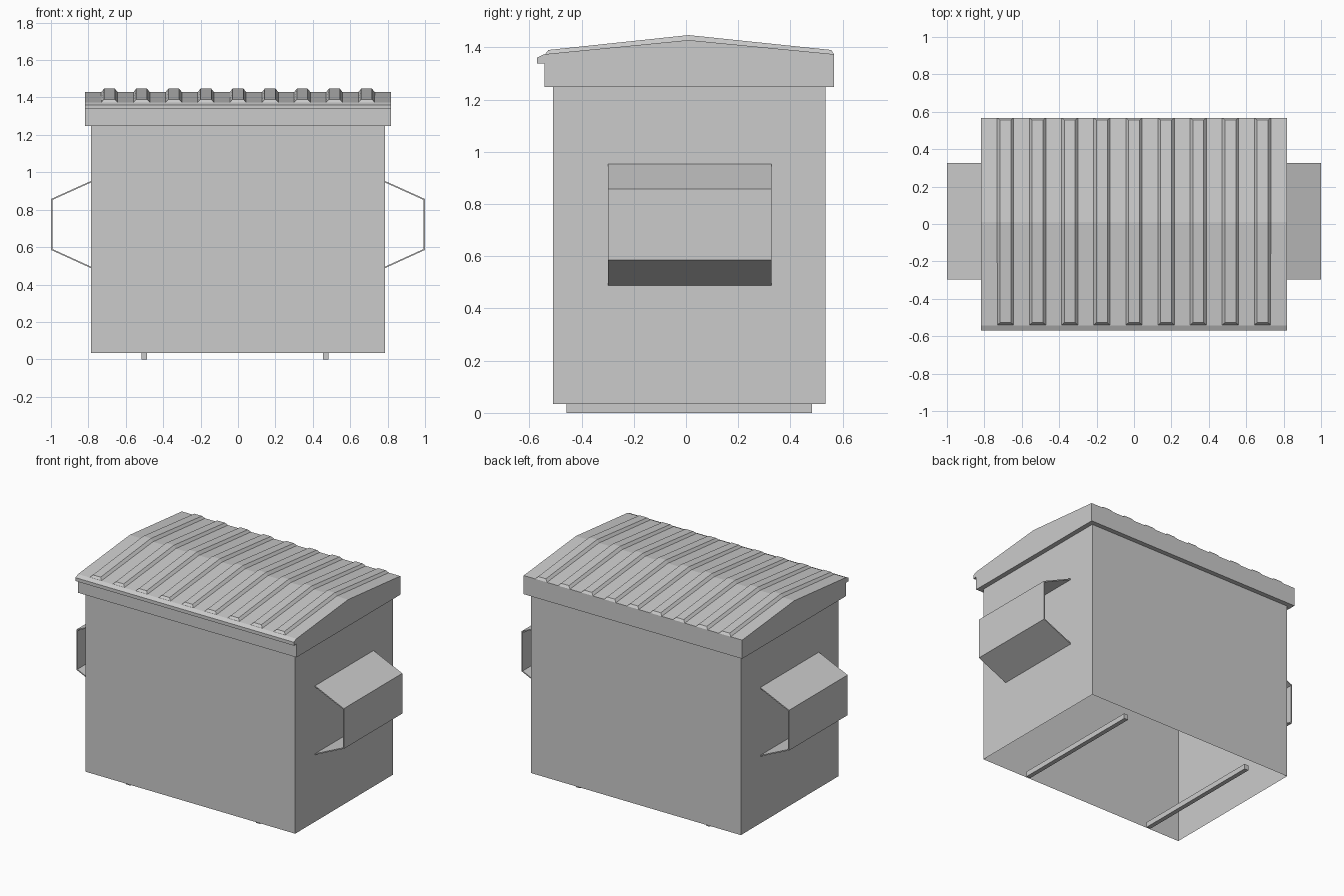
import bpy, bmesh

if "Cube" in bpy.data.objects:
    bpy.data.objects.remove(bpy.data.objects["Cube"])


def finish(name, bm):
    """Turn a bmesh into a flat-shaded object."""
    bmesh.ops.recalc_face_normals(bm, faces=bm.faces)
    mesh = bpy.data.meshes.new(name)
    bm.to_mesh(mesh)
    bm.free()
    obj = bpy.data.objects.new(name, mesh)
    bpy.context.collection.objects.link(obj)
    return obj


def bridge(bm, a, b, closed=True):
    """Join two matching vertex rows with quads."""
    n = len(a)
    for i in range(n if closed else n - 1):
        j = (i + 1) % n
        bm.faces.new((a[i], a[j], b[j], b[i]))


def ring(bm, x, y0, y1, z):
    return [bm.verts.new(p) for p in ((-x, y0, z), (x, y0, z), (x, y1, z), (-x, y1, z))]


BODY_X, BODY_Y0, BODY_Y1 = 0.785, -0.51, 0.535
LID_X, LID_Y0, LID_Y1 = 0.817, -0.542, 0.567
FLOOR_Z, RIM_Z = 0.035, 1.248

# Body: four walls, open underneath
bm = bmesh.new()
bridge(bm, ring(bm, BODY_X, BODY_Y0, BODY_Y1, FLOOR_Z), ring(bm, BODY_X, BODY_Y0, BODY_Y1, RIM_Z))
finish("body", bm)

# Lid: gabled profile with a front lip, plus the overhang's underside
profile = [(LID_Y0, RIM_Z), (LID_Y0, 1.338), (-0.57, 1.338), (-0.57, 1.361), (LID_Y0, 1.374),
           (0.01, 1.428), (LID_Y1, 1.374), (LID_Y1, RIM_Z)]
bm = bmesh.new()
left = [bm.verts.new((-LID_X, y, z)) for y, z in profile]
right = [bm.verts.new((LID_X, y, z)) for y, z in profile]
bridge(bm, left, right, closed=False)
bm.faces.new(left)
bm.faces.new(right)
bridge(bm, [left[0], right[0], right[-1], left[-1]], ring(bm, BODY_X, BODY_Y0, BODY_Y1, RIM_Z))
finish("lid", bm)

# Lid ribs: tapered bars that follow the gable
foot = [(-0.54, 1.374), (0.01, 1.428), (0.567, 1.374)]
crest = [(-0.527, 1.390), (0.01, 1.447), (0.556, 1.390)]
bm = bmesh.new()
for i in range(9):
    cx = (i - 4) * 0.1718
    rows = [[bm.verts.new((cx + dx, y, z)) for y, z in line]
            for dx, line in ((-0.044, foot), (-0.029, crest), (0.029, crest), (0.044, foot))]
    for a, b in zip(rows, rows[1:]):
        bridge(bm, a, b, closed=False)
    for end in (0, -1):
        bm.faces.new([row[end] for row in rows])
finish("lid_ribs", bm)

# Fork pockets: bent plates on both sides
outer = [(0.785, 0.954), (1.0, 0.857), (1.0, 0.585), (0.785, 0.487)]
inner = [(0.785, 0.946), (0.993, 0.852), (0.993, 0.590), (0.785, 0.495)]
for side, sign in (("left", -1), ("right", 1)):
    bm = bmesh.new()
    loops = [[bm.verts.new((sign * x, y, z)) for x, z in line]
             for y, line in ((-0.298, outer), (0.327, outer), (0.327, inner), (-0.298, inner))]
    for i in range(4):
        bridge(bm, loops[i], loops[(i + 1) % 4], closed=False)
    finish(side + "_fork_pocket", bm)

# Skids under the body
for side, cx in (("left", -0.501), ("right", 0.469)):
    bm = bmesh.new()
    bmesh.ops.create_cube(bm, size=1)
    bmesh.ops.scale(bm, vec=(0.03, 0.94, FLOOR_Z), verts=bm.verts)
    bmesh.ops.translate(bm, vec=(cx, 0.013, FLOOR_Z / 2), verts=bm.verts)
    finish(side + "_skid", bm)
